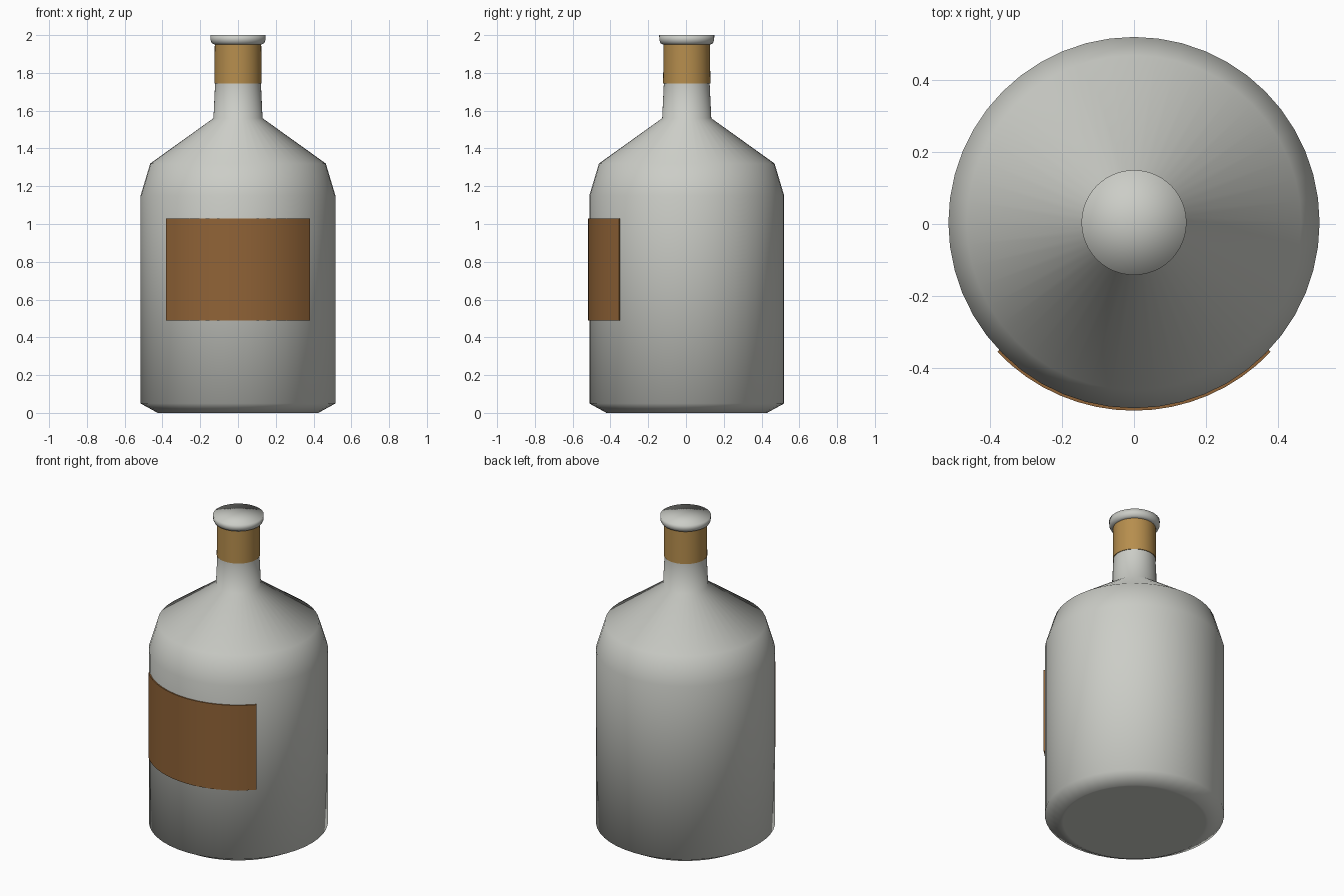
import bpy, bmesh, math

if "Cube" in bpy.data.objects:
    bpy.data.objects.remove(bpy.data.objects["Cube"])

SEGMENTS = 48
CENTRE_Y = 0.004


def material(name, rgb):
    m = bpy.data.materials.new(name)
    m.diffuse_color = (*rgb, 1.0)
    m.use_nodes = True
    m.node_tree.nodes["Principled BSDF"].inputs["Base Color"].default_value = m.diffuse_color
    return m


def finish(bm, name, mat, angle):
    bmesh.ops.recalc_face_normals(bm, faces=bm.faces)
    mesh = bpy.data.meshes.new(name)
    bm.to_mesh(mesh)
    bm.free()
    mesh.materials.append(mat)
    obj = bpy.data.objects.new(name, mesh)
    obj.location.y = CENTRE_Y
    bpy.context.collection.objects.link(obj)
    bpy.context.view_layer.objects.active = obj
    obj.select_set(True)
    bpy.ops.object.shade_smooth_by_angle(angle=math.radians(angle))
    obj.select_set(False)
    return obj


def lathe(name, profile, mat, angle=80):
    """Spin a (radius, height) profile around z."""
    bm = bmesh.new()
    verts = [bm.verts.new((r, 0, z)) for r, z in profile]
    edges = [bm.edges.new(pair) for pair in zip(verts, verts[1:])]
    bmesh.ops.spin(bm, geom=verts + edges, cent=(0, 0, 0), axis=(0, 0, 1),
                   angle=math.tau, steps=SEGMENTS, use_duplicate=False)
    bmesh.ops.remove_doubles(bm, verts=bm.verts, dist=1e-4)
    return finish(bm, name, mat, angle)


glass = material("pale grey glass", (0.60, 0.61, 0.57))
paper = material("brown paper", (0.28, 0.125, 0.038))
foil = material("gold foil", (0.47, 0.27, 0.075))

# Bottle: chamfered base, straight wall, sloping shoulder and neck
lathe("bottle_body", [(0, 0.005), (0.41, 0.005), (0.425, 0.005), (0.516, 0.05),
                      (0.516, 1.15), (0.465, 1.32), (0.13, 1.56),
                      (0.121, 1.75), (0.119, 1.96), (0, 1.96)], glass)

# Band wrapped around the neck
lathe("neck_band", [(0.119, 1.745), (0.125, 1.745), (0.123, 1.952),
                    (0.119, 1.952)], foil, 40)

# Flared lip closing the top
lathe("top_lip", [(0, 1.95), (0.125, 1.95), (0.138, 1.957), (0.145, 1.972),
                  (0.146, 2.0), (0, 2.0)], glass, 95)

# Curved label on the front
bm = bmesh.new()
half = math.asin(0.38 / 0.523)
steps = 16
rows = []
for i in range(steps + 1):
    a = -half + 2 * half * i / steps
    rows.append([bm.verts.new((r * math.sin(a), -r * math.cos(a), z))
                 for r, z in ((0.515, 0.49), (0.523, 0.49),
                              (0.523, 1.03), (0.515, 1.03))])
for a, b in zip(rows, rows[1:]):
    for k in range(4):
        n = (k + 1) % 4
        bm.faces.new((a[k], b[k], b[n], a[n]))
bm.faces.new(rows[0])
bm.faces.new(rows[-1])
finish(bm, "front_label", paper, 40)

# Stand the bottle exactly on the ground
for v in bpy.data.objects["bottle_body"].data.vertices:
    if v.co.z < 0.01:
        v.co.z = 0.0
